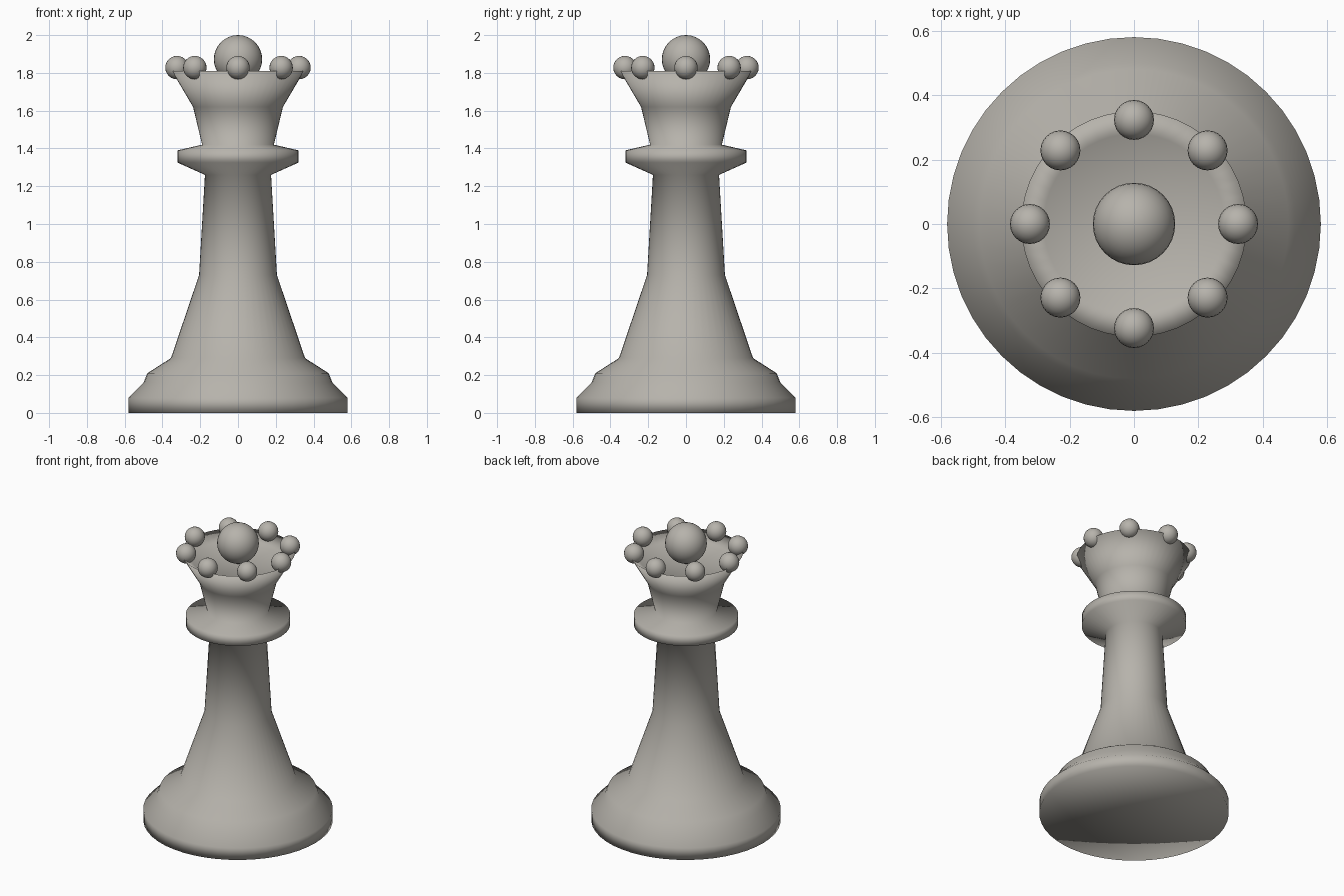
import bpy, bmesh, math

if "Cube" in bpy.data.objects:
    bpy.data.objects.remove(bpy.data.objects["Cube"])

mat = bpy.data.materials.new("warm grey")
mat.diffuse_color = (0.47, 0.45, 0.41, 1)
mat.use_nodes = True
mat.node_tree.nodes["Principled BSDF"].inputs["Base Color"].default_value = mat.diffuse_color


def finish(name, bm):
    me = bpy.data.meshes.new(name)
    bmesh.ops.recalc_face_normals(bm, faces=bm.faces)
    for f in bm.faces:
        f.smooth = True
    bm.to_mesh(me)
    bm.free()
    me.materials.append(mat)
    ob = bpy.data.objects.new(name, me)
    bpy.context.collection.objects.link(ob)
    return ob


def ball(name, r, loc, seg, rings):
    bm = bmesh.new()
    bmesh.ops.create_uvsphere(bm, u_segments=seg, v_segments=rings, radius=r)
    finish(name, bm).location = loc


# turned body: base, stem, collar, flared crown with dished top
profile = [(0, 0), (0.58, 0), (0.58, 0.08), (0.5, 0.16), (0.48, 0.21), (0.355, 0.29),
           (0.206, 0.73), (0.175, 1.26), (0.32, 1.325), (0.32, 1.39), (0.19, 1.42),
           (0.238, 1.62), (0.35, 1.81), (0.28, 1.76), (0, 1.74)]
bm = bmesh.new()
vs = [bm.verts.new((r, 0, z)) for r, z in profile]
es = [bm.edges.new(p) for p in zip(vs, vs[1:])]
bmesh.ops.spin(bm, geom=vs + es, cent=(0, 0, 0), axis=(0, 0, 1),
               angle=2 * math.pi, steps=48, use_duplicate=False)
bmesh.ops.remove_doubles(bm, verts=bm.verts, dist=1e-4)
finish("body", bm)

# crown balls
ball("top_ball", 0.128, (0, 0, 1.872), 32, 16)
for i in range(8):
    a = i * math.pi / 4
    ball(f"crown_ball_{i + 1}", 0.062,
         (0.323 * math.cos(a), 0.323 * math.sin(a), 1.828), 24, 12)
